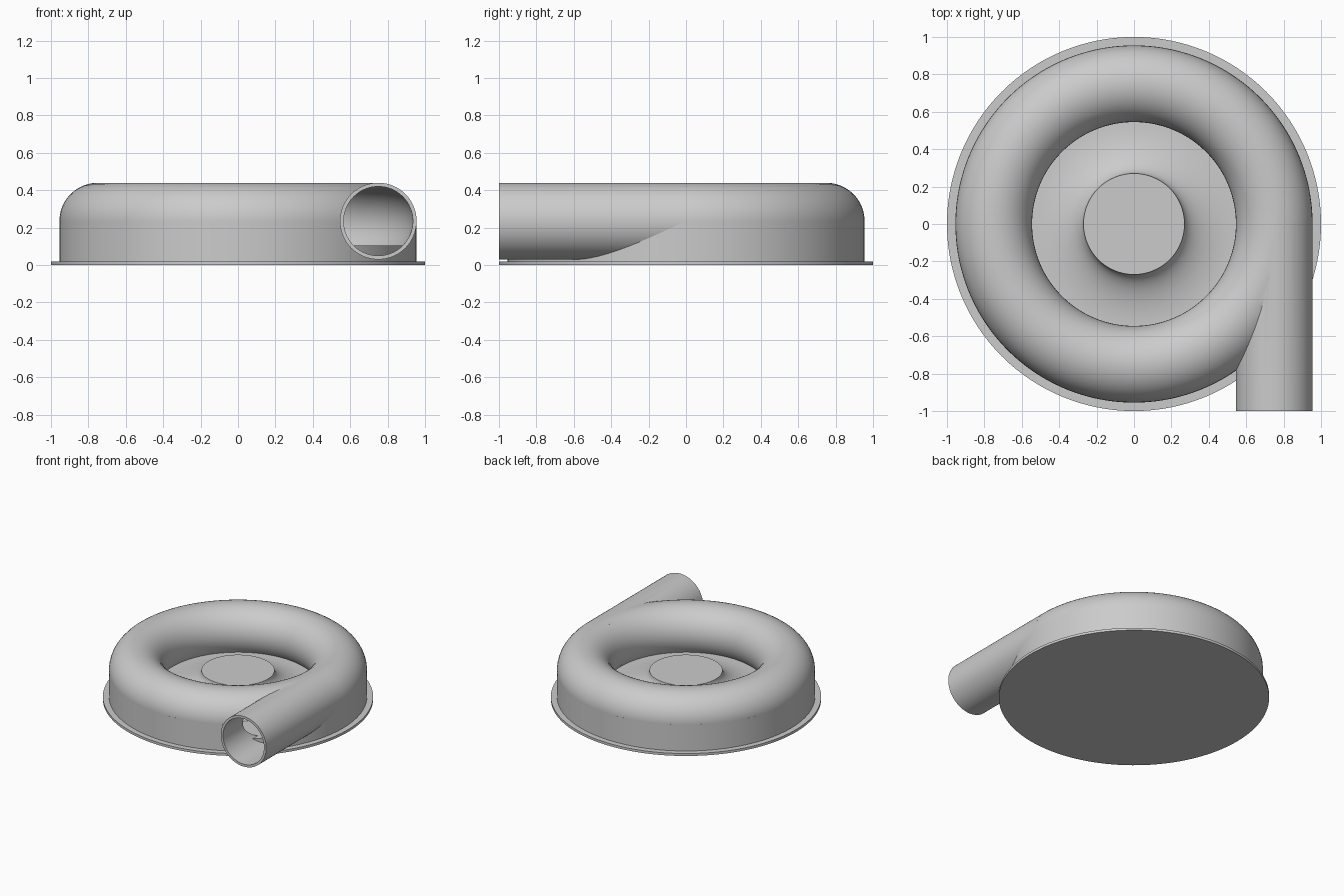
import bpy, bmesh, math

cube = bpy.data.objects.get("Cube")
if cube:
    bpy.data.objects.remove(cube, do_unlink=True)

RING_R = 0.75      # radius of the scroll's centre line
TUBE_R = 0.205     # outer radius of scroll and outlet pipe
WALL = 0.02
MID_Z = 0.235      # height of the tube's centre
SEGS = 128

grey = bpy.data.materials.new("grey_plastic")
grey.use_nodes = True
grey.diffuse_color = (0.6, 0.6, 0.6, 1)
grey.node_tree.nodes["Principled BSDF"].inputs["Base Color"].default_value = (0.6, 0.6, 0.6, 1)


def finish(obj, name):
    obj.name = name
    obj.data.materials.clear()
    obj.data.materials.append(grey)
    return obj


def smooth(obj):
    bpy.ops.object.select_all(action='DESELECT')
    obj.select_set(True)
    bpy.context.view_layer.objects.active = obj
    bpy.ops.object.shade_smooth_by_angle(angle=math.radians(30))


def scroll(name, radius):
    bpy.ops.mesh.primitive_torus_add(
        major_radius=RING_R, minor_radius=radius, major_segments=SEGS,
        minor_segments=48, location=(0, 0, MID_Z),
        rotation=(0, 0, math.pi / SEGS))
    return finish(bpy.context.object, name)


def pipe(name, radius, front, back):
    bpy.ops.mesh.primitive_cylinder_add(
        vertices=64, radius=radius, depth=back - front,
        location=(RING_R, (front + back) / 2, MID_Z),
        rotation=(math.pi / 2, 0, 0))
    return finish(bpy.context.object, name)


def combine(target, tool, operation):
    mod = target.modifiers.new("combine", 'BOOLEAN')
    mod.operation = operation
    mod.solver = 'EXACT'
    mod.object = tool
    bpy.context.view_layer.objects.active = target
    bpy.ops.object.modifier_apply(modifier=mod.name)


def lathe(name, profile, closed):
    """Revolve (radius, height) points around z."""
    mesh = bpy.data.meshes.new(name)
    obj = bpy.data.objects.new(name, mesh)
    bpy.context.collection.objects.link(obj)
    bm = bmesh.new()
    verts = [bm.verts.new((r, 0, z)) for r, z in profile]
    edges = [bm.edges.new(pair) for pair in zip(verts, verts[1:])]
    if closed:
        edges.append(bm.edges.new((verts[-1], verts[0])))
    bmesh.ops.spin(bm, geom=verts + edges, cent=(0, 0, 0), axis=(0, 0, 1),
                   angle=2 * math.pi, steps=SEGS)
    bmesh.ops.remove_doubles(bm, verts=bm.verts, dist=0.0001)
    bmesh.ops.recalc_face_normals(bm, faces=bm.faces)
    bm.to_mesh(mesh)
    bm.free()
    return finish(obj, name)


# Flat mounting plate
bpy.ops.mesh.primitive_cylinder_add(vertices=SEGS, radius=1, depth=WALL,
                                    location=(0, 0, WALL / 2))
smooth(finish(bpy.context.object, "base_plate"))

# Hollow scroll with its tangential outlet pipe
housing = scroll("scroll_housing", TUBE_R)
outlet = pipe("outlet_pipe", TUBE_R, -1, 0.01)
scroll_bore = scroll("scroll_bore", TUBE_R - WALL)
pipe_bore = pipe("pipe_bore", TUBE_R - WALL, -1.1, 0.01)
combine(housing, outlet, 'UNION')
combine(housing, scroll_bore, 'DIFFERENCE')
combine(housing, pipe_bore, 'DIFFERENCE')
smooth(housing)

# Straight skirt around the outside, opened where the outlet passes
outer = RING_R + TUBE_R
skirt = lathe("outer_skirt", [(outer, 0.015), (outer, MID_Z),
                              (outer - 0.015, MID_Z), (outer - 0.015, 0.015)], True)
combine(skirt, pipe_bore, 'DIFFERENCE')
smooth(skirt)

for helper in (outlet, scroll_bore, pipe_bore):
    bpy.data.objects.remove(helper, do_unlink=True)

# Central hub flaring down into the floor disc
flare = []
for i in range(17):
    t = i / 16 * math.pi / 2
    flare.append((0.55 - 0.28 * math.cos(t), MID_Z - 0.13 * math.sin(t)))
hub = lathe("flared_hub", [(0, MID_Z)] + flare + [(0.93, 0.105), (0.93, 0.015), (0, 0.015)], False)
smooth(hub)
